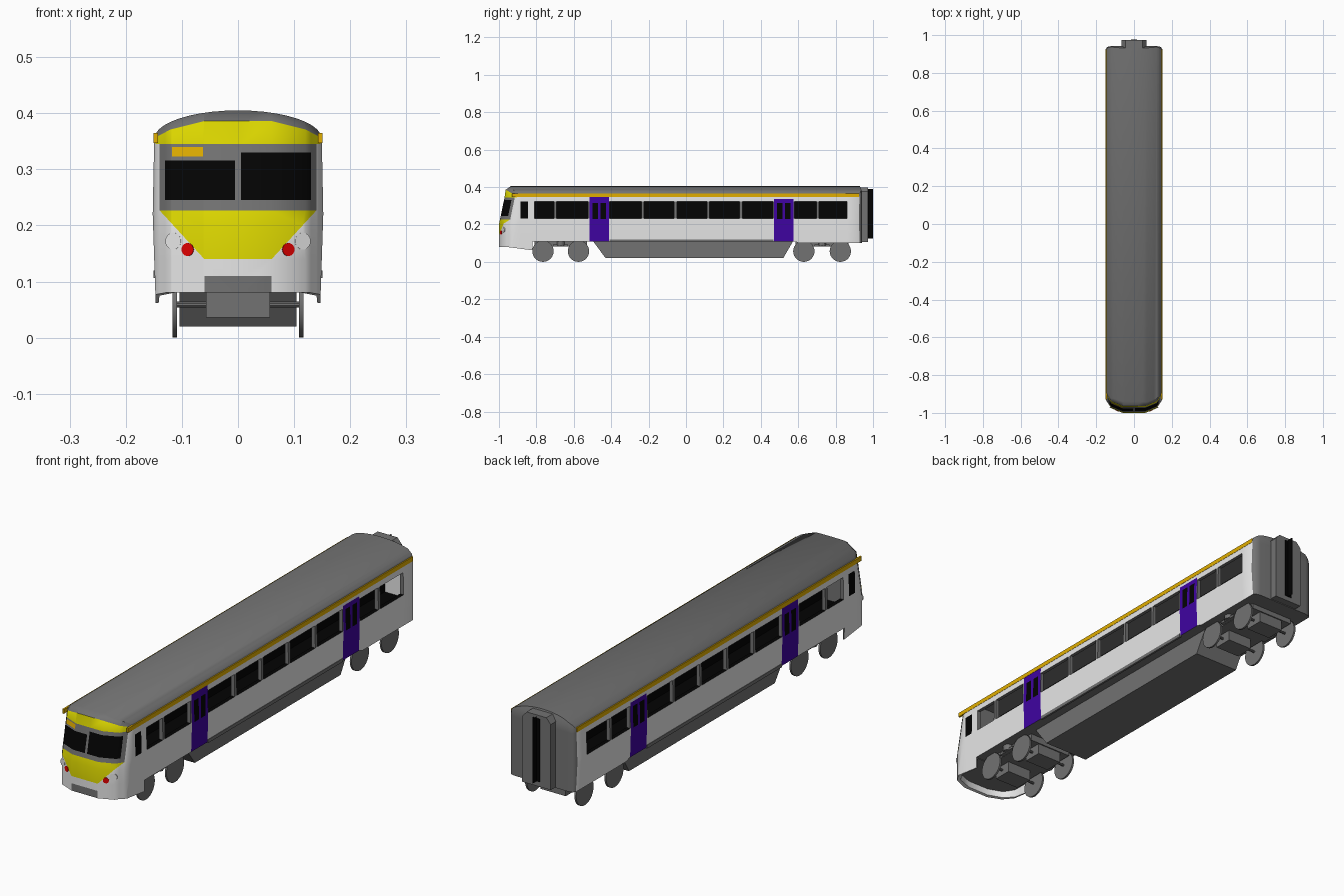
import bpy, bmesh, math
from mathutils import Vector

cube = bpy.data.objects.get("Cube")
if cube:
    bpy.data.objects.remove(cube, do_unlink=True)

MATS = {}
for name, rgb in {
    "white": (0.8, 0.8, 0.8), "grey": (0.17, 0.17, 0.17), "yellow": (0.74, 0.7, 0.0),
    "gold": (0.75, 0.42, 0.0), "black": (0.001, 0.001, 0.001),
    "purple": (0.05, 0.001, 0.36), "red": (0.75, 0.0, 0.0),
}.items():
    m = bpy.data.materials.new(name)
    m.use_nodes = True
    m.diffuse_color = (*rgb, 1)
    m.node_tree.nodes["Principled BSDF"].inputs["Base Color"].default_value = (*rgb, 1)
    MATS[name] = m
ORDER = list(MATS)


def finish(name, bm, mat=None):
    bmesh.ops.recalc_face_normals(bm, faces=bm.faces)
    me = bpy.data.meshes.new(name)
    bm.to_mesh(me)
    bm.free()
    if mat:
        me.materials.append(MATS[mat])
    ob = bpy.data.objects.new(name, me)
    bpy.context.collection.objects.link(ob)
    return ob


def loft(name, rings, mat=None):
    """Closed solid through rings of equal length."""
    bm = bmesh.new()
    vs = [[bm.verts.new(p) for p in r] for r in rings]
    n = len(vs[0])
    for a, b in zip(vs, vs[1:]):
        for i in range(n):
            j = (i + 1) % n
            bm.faces.new((a[i], a[j], b[j], b[i]))
    bm.faces.new(vs[0])
    bm.faces.new(vs[-1])
    return finish(name, bm, mat)


def box(name, x, y, z, mat=None):
    ring = [(x[0], y[0]), (x[1], y[0]), (x[1], y[1]), (x[0], y[1])]
    return loft(name, [[(a, b, h) for a, b in ring] for h in z], mat)


def cylinder(name, centre, axis, r, depth, mat, sides=24):
    bm = bmesh.new()
    bmesh.ops.create_cone(bm, cap_ends=True, segments=sides, radius1=r, radius2=r, depth=depth)
    bm.transform(Vector(axis).to_track_quat("Z", "Y").to_matrix().to_4x4())
    bmesh.ops.translate(bm, verts=bm.verts, vec=centre)
    return finish(name, bm, mat)


def smooth(ob, angle=30):
    bpy.ops.object.select_all(action="DESELECT")
    ob.select_set(True)
    bpy.context.view_layer.objects.active = ob
    bpy.ops.object.shade_smooth_by_angle(angle=math.radians(angle))


def mirrored(points):
    return points + [(-x, y) for x, y in reversed(points)]


# Layout of the sides, as spans along the car
CAB_WINDOW = (-0.885, -0.845)
WINDOWS = ((-0.81, -0.706), (-0.692, -0.525), (-0.41, -0.238), (-0.224, -0.063),
           (-0.049, 0.112), (0.126, 0.287), (0.301, 0.465), (0.58, 0.698), (0.712, 0.862))
BANDS = ((-0.81, -0.5), (-0.43, 0.48), (0.56, 0.862))
WZ = (0.232, 0.323)
DOORS = ((-0.464, 0.348), (0.523, 0.335))
PANES = (0.007, 0.037)
DOOR_HALF = 0.053

# Car body: cross-section, plan with raked nose, and side profile intersected
half = [(0.146, 0.04), (0.152, 0.22), (0.1495, 0.345)]
arc = [(0.149 * math.cos(t), 0.355 + 0.05 * math.sin(t))
       for t in (math.pi * i / 20 for i in range(21))]
section = half + arc + [(-x, z) for x, z in reversed(half)]
body = loft("car_body", [[(x, y, z) for x, z in section] for y in (-1.1, 1.0)])

nose = [(0.06, -1.0), (0.12, -0.975), (0.147, -0.935), (0.16, -0.85)]
tail = [(0.16, 0.915), (0.14, 0.938), (0.12, 0.942)]
plan = mirrored(nose + tail)
BROW = {0.06: 0.386, 0.12: 0.371, 0.147: 0.357}   # brow height drops to the corners
rings = [[(x, y + (front if y < 0 else back), z or BROW.get(abs(x), 0.35)) for x, y in plan]
         for z, front, back in ((0.02, 0, 0), (0.2, 0, 0), (0.345, 0.03, 0),
                                (None, 0.036, 0), (0.43, 0.1, -0.02))]
plan_cut = loft("plan_cutter", rings)
side = [(-1.2, 0.08), (-0.96, 0.08), (-0.82, 0.062), (-0.82, 0.11),
        (0.58, 0.11), (0.6, 0.102), (1.2, 0.102), (1.2, 0.42), (-1.2, 0.42)]
side_cut = loft("side_cutter", [[(x, y, z) for y, z in side] for x in (-0.3, 0.3)])
pocket = mirrored([(0.05, -0.985), (0.112, -0.962), (0.14, -0.92), (0.143, -0.7)])
pocket_cut = loft("pocket_cutter", [[(x, y, z) for x, y in pocket] for z in (0, 0.108)])
saloon_cut = box("saloon_cutter", (-0.135, 0.135), (-0.83, 0.9), (0.2, 0.36))
cutters = [(plan_cut, "INTERSECT"), (side_cut, "INTERSECT"),
           (pocket_cut, "DIFFERENCE"), (saloon_cut, "DIFFERENCE")]
cutters += [(box("window_cutter", (-0.3, 0.3), y, WZ), "DIFFERENCE") for y in WINDOWS]
for cutter, operation in cutters:
    cutter.hide_render = True
    mod = body.modifiers.new("cut", "BOOLEAN")
    mod.operation = operation
    mod.solver = "EXACT"
    mod.object = cutter
dg = bpy.context.evaluated_depsgraph_get()
shape = bpy.data.meshes.new_from_object(body.evaluated_get(dg))
body.modifiers.clear()
body.data = shape
for cutter, operation in cutters:
    bpy.data.objects.remove(cutter, do_unlink=True)

# Cut the paint lines into the body
bm = bmesh.new()
bm.from_mesh(shape)
bm.normal_update()


def is_front(f):
    return f.normal.y < -0.4 and f.normal.z < 0.3 and f.calc_center_median().y < -0.88


def is_side(f):
    return abs(f.normal.x) > 0.85


def cut(co, no, test):
    faces = [f for f in bm.faces if test(f)]
    geom = set(faces)
    for f in faces:
        geom.update(f.verts)
        geom.update(f.edges)
    bmesh.ops.bisect_plane(bm, geom=list(geom), plane_co=co, plane_no=no, dist=1e-5)
    bm.normal_update()


for z in (0.228, *WZ, 0.316, 0.335, 0.348, 0.35):
    cut((0, 0, z), (0, 0, 1), is_side)
lines = {y for span in (CAB_WINDOW, *WINDOWS) for y in span}
for mid, top in DOORS:
    lines.update(mid + s * d for s in (-1, 1) for d in (*PANES, DOOR_HALF))
for y in sorted(lines):
    cut((0, y, 0), (0, 1, 0), is_side)
for z in (0.11, 0.14, 0.227, 0.245, 0.316, 0.323, 0.33, 0.34, 0.345):
    cut((0, 0, z), (0, 0, 1), is_front)
for x in (-0.14, -0.13, -0.118, -0.062, -0.06, -0.005, 0.005, 0.06, 0.13, 0.14):
    cut((x, 0, 0), (1, 0, 0), is_front)
SLOPE = 0.08 / 0.087
for s in (-1, 1):
    cut((s * 0.06, 0, 0.14), (s, 0, -SLOPE), is_front)


def front_colour(x, z):
    if z > 0.345:
        return "yellow"
    if z > 0.227:
        if -0.118 < x < -0.062 and 0.323 < z < 0.34:
            return "gold"
        if 0.005 < abs(x) < 0.13 and 0.245 < z < (0.33 if x > 0 else 0.316):
            return "black"
        return "grey" if abs(x) < 0.14 else "white"
    if z > 0.14 and abs(x) < 0.06 + (z - 0.14) * SLOPE:
        return "yellow"
    return "grey" if z < 0.11 and abs(x) < 0.06 else "white"


def side_colour(y, z):
    for mid, top in DOORS:
        off = abs(y - mid)
        if off < DOOR_HALF and z < top:
            pane = PANES[0] < off < PANES[1] and 0.228 < z < 0.316
            return "black" if pane else "purple"
    if WZ[0] < z < WZ[1]:
        if CAB_WINDOW[0] < y < CAB_WINDOW[1]:
            return "black"
        if any(a <= y <= b for a, b in BANDS):
            return "grey"
    return "white"


def body_colour(f):
    c, n = f.calc_center_median(), f.normal
    if is_front(f):
        return front_colour(c.x, c.z)
    if c.z < 0.3 and n.z > 0.7 or is_side(f) and abs(c.x) < 0.14 and c.z > 0.15:
        return "black"                       # saloon floor, sills and inner walls
    if c.z > 0.35 or n.y > 0.3 and c.y > -0.85 or n.z < -0.5 and c.z > 0.1:
        return "grey"
    return side_colour(c.y, c.z)


shape.materials.clear()
for m in MATS.values():
    shape.materials.append(m)
for f in bm.faces:
    f.material_index = ORDER.index(body_colour(f))
bm.to_mesh(shape)
bm.free()
smooth(body, 42)
box("saloon_core", (-0.04, 0.04), (-0.83, 0.9), (0.2, 0.335), "black")

# Lamps, eaves stripes and sills on both sides
for s in (-1, 1):
    face = (s * 0.385, -0.923, 0)
    smooth(cylinder("tail_lamp", (s * 0.089, -0.987, 0.157), face, 0.0115, 0.006, "red"))
    smooth(cylinder("head_lamp", (s * 0.115, -0.9755, 0.172), face, 0.015, 0.004, "white"))
    box("eaves_stripe", sorted((s * 0.143, s * 0.1505)), (-0.93, 0.925), (0.347, 0.365), "gold")
    box("sill", sorted((s * 0.142, s * 0.1505)), (-0.41, 0.468), (0.106, 0.12), "grey")

# Rear gangway: stepped frame with a dark central blade
frame = mirrored([(0.065, 0.105), (0.065, 0.375), (0.045, 0.398)])
loft("gangway_frame", [[(x, y, z) for x, z in frame] for y in (0.93, 0.974)], "grey")
box("gangway_door", (-0.016, 0.016), (0.97, 0.976), (0.125, 0.385), "black")
box("gangway_blade", (-0.001, 0.001), (0.97, 1.0), (0.125, 0.39), "black")

# Equipment box under the floor, with sloping ends
belly = [(-0.5, 0.115), (-0.43, 0.02), (0.52, 0.02), (0.575, 0.115)]
loft("underframe", [[(x, y, z) for y, z in belly] for x in (-0.104, 0.104)], "grey")

# Bogies
for ya, yb in ((-0.765, -0.575), (0.63, 0.825)):
    mid = (ya + yb) / 2
    box("bogie_frame", (-0.1, 0.1), (ya - 0.045, yb + 0.045), (0.081, 0.115), "grey")
    for s in (-1, 1):
        box("bogie_spring", sorted((s * 0.1, s * 0.116)), (mid - 0.04, mid + 0.04),
            (0.082, 0.092), "grey")
        cylinder("spring_post", (s * 0.106, mid, 0.1), (0, 0, 1), 0.02, 0.03, "grey", 12)
    for y in (ya, yb):
        box("axle_box", (-0.057, 0.057), (y - 0.04, y + 0.04), (0.036, 0.1), "grey")
        smooth(cylinder("axle", (0, y, 0.059), (1, 0, 0), 0.005, 0.22, "grey", 10))
        for s in (-1, 1):
            smooth(cylinder("wheel", (s * 0.1125, y, 0.057), (1, 0, 0), 0.057, 0.008, "grey", 28))
